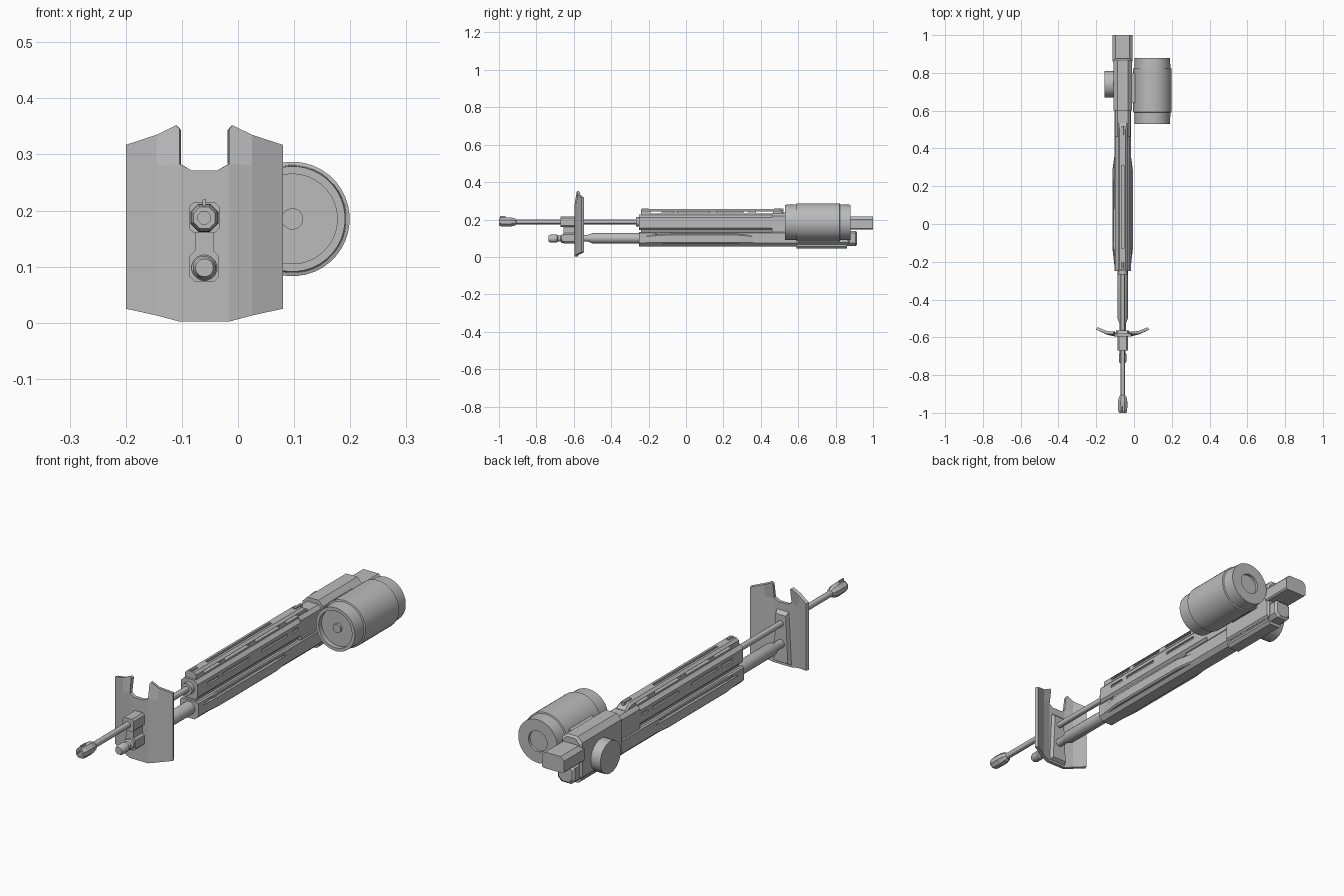
import bpy, bmesh, math

if "Cube" in bpy.data.objects:
    bpy.data.objects.remove(bpy.data.objects["Cube"], do_unlink=True)

CX = -0.06      # centre line of the gun
BZ = 0.187      # barrel height
GZ = 0.1        # lower tube height

mat = bpy.data.materials.new("plain_grey")
mat.use_nodes = True
GREY = (0.5, 0.5, 0.5, 1)
mat.diffuse_color = GREY
mat.node_tree.nodes["Principled BSDF"].inputs["Base Color"].default_value = GREY


def finish(name, bm):
    bmesh.ops.recalc_face_normals(bm, faces=bm.faces)
    me = bpy.data.meshes.new(name)
    bm.to_mesh(me)
    bm.free()
    me.materials.append(mat)
    ob = bpy.data.objects.new(name, me)
    bpy.context.collection.objects.link(ob)
    return ob


def loft(name, sections):
    """Bridge (y, [(x, z), ...]) sections along y and cap both ends."""
    bm = bmesh.new()
    rings = [[bm.verts.new((x, y, z)) for x, z in pts] for y, pts in sections]
    n = len(rings[0])
    for a, b in zip(rings, rings[1:]):
        for i in range(n):
            j = (i + 1) % n
            bm.faces.new((a[i], a[j], b[j], b[i]))
    bm.faces.new(rings[0])
    bm.faces.new(rings[-1][::-1])
    return finish(name, bm)


def tube(name, profile, x=CX, z=BZ, n=16):
    """Turned part along y from (y, radius) pairs."""
    def ring(r):
        return [(x + r * math.cos(math.tau * (i + .5) / n),
                 z + r * math.sin(math.tau * (i + .5) / n)) for i in range(n)]
    ob = loft(name, [(y, ring(r)) for y, r in profile])
    return ob


def octo(half, z0, z1, top, bottom=None, x=CX):
    """Box section with chamfered top and bottom corners."""
    b = top if bottom is None else bottom
    right = [(half - b, z0), (half, z0 + b), (half, z1 - top), (half - top, z1)]
    return [(x + u, z) for u, z in right] + [(x - u, z) for u, z in right[::-1]]


def bar(name, y0, y1, half, z0, z1, top=.004, bottom=None, x=CX, slope=0):
    """Chamfered bar; slope pulls in the rear end."""
    secs = [(y0, octo(half, z0, z1, top, bottom, x))]
    if slope:
        secs.append((y1 - slope, octo(half, z0, z1, top, bottom, x)))
        secs.append((y1, octo(half - slope, z0 + slope, z1 - slope, top, bottom, x)))
    else:
        secs.append((y1, octo(half, z0, z1, top, bottom, x)))
    return loft(name, secs)


def cut_boxes(ob, boxes):
    """Subtract (centre, size) boxes from a part."""
    bm = bmesh.new()
    for c, s in boxes:
        for v in bmesh.ops.create_cube(bm, size=1)["verts"]:
            v.co = [c[i] + v.co[i] * s[i] for i in range(3)]
    cutter = finish("slot_cutter", bm)
    cutter.hide_render = True
    mod = ob.modifiers.new("slots", 'BOOLEAN')
    mod.operation, mod.solver, mod.object = 'DIFFERENCE', 'EXACT', cutter
    bpy.context.view_layer.objects.active = ob
    bpy.ops.object.modifier_apply(modifier=mod.name)
    bpy.data.objects.remove(cutter, do_unlink=True)


# Barrel, muzzle and its small fin
tube("barrel", [(-.93, .013), (-.25, .013)], n=12)
tube("muzzle", [(-.97, .012), (-1, .012), (-1, .021), (-.985, .026),
                (-.94, .027), (-.915, .021), (-.905, .013)], n=8)
bar("muzzle_fin", -.995, -.965, .003, .205, .22, .001)
tube("barrel_collar", [(-.268, .026), (-.24, .026)])

# Shield bracket and lower nozzle
bar("upper_clamp", -.67, -.58, .027, .16, .215, .008)
bar("clamp_link", -.655, -.58, .017, .12, .165, .002)
bar("lower_clamp", -.655, -.58, .026, .073, .128, .009)
tube("nozzle", [(-.735, .016), (-.725, .021), (-.69, .021), (-.685, .016),
                (-.67, .016), (-.665, .023), (-.6, .023)], z=GZ - .002)

# Shield: bent centre panel and two wings, thickened
bm = bmesh.new()


def sv(u, y, z):
    return bm.verts.new((CX + u, y, z))


F, W, T = -.595, -.585, -.56     # front, bend and tip depths
bm.faces.new([sv(u, F, z) for u, z in
              ((-.044, .002), (.044, .002), (.044, .283), (.022, .271),
               (-.022, .271), (-.044, .283))])
for s in (1, -1):
    bm.faces.new([sv(s * .044, F, .002), sv(s * .085, W, .013),
                  sv(s * .085, W, .28), sv(s * .044, F, .283)])
    bm.faces.new([sv(s * .085, W, .013), sv(s * .14, T, .025),
                  sv(s * .14, T, .317), sv(s * .085, W + .003, .335),
                  sv(s * .085, W, .28)])
    bm.faces.new([sv(s * .044, F, .283), sv(s * .085, W, .28),
                  sv(s * .085, W + .003, .335), sv(s * .05, F + .012, .352),
                  sv(s * .044, F + .01, .345)])
bmesh.ops.remove_doubles(bm, verts=bm.verts, dist=.0005)
bmesh.ops.recalc_face_normals(bm, faces=bm.faces)
if sum(f.normal.y for f in bm.faces) > 0:
    bmesh.ops.reverse_faces(bm, faces=bm.faces)
me_shield = bpy.data.meshes.new("shield")
bm.to_mesh(me_shield)
bm.free()
me_shield.materials.append(mat)
shield = bpy.data.objects.new("shield", me_shield)
bpy.context.collection.objects.link(shield)
sol = shield.modifiers.new("thickness", 'SOLIDIFY')
sol.thickness, sol.offset = .015, -1
loft("shield_back_rib", [
    (-.582, [(CX - .042, .01), (CX + .042, .01), (CX + .03, .24), (CX - .03, .24)]),
    (-.565, [(CX - .034, .02), (CX + .034, .02), (CX + .024, .225), (CX - .024, .225)])])

# Lower tube and long lower body
tube("lower_tube", [(-.57, .018), (-.525, .018), (-.5, .028), (-.24, .028)], z=GZ)
bar("lower_body", -.25, .86, .044, .056, .134, .006, .018)
loft("lower_side_flare", [(-.22, octo(.044, .07, .115, .006)),
                          (-.12, octo(.055, .07, .122, .006)),
                          (.28, octo(.055, .07, .122, .006)),
                          (.36, octo(.044, .07, .115, .006))])
for s in (1, -1):
    loft("lower_side_ridge", [(-.17, octo(.002, .119, .123, .001, x=CX + s * .044)),
                              (-.13, octo(.006, .115, .131, .002, x=CX + s * .044)),
                              (.33, octo(.004, .119, .129, .001, x=CX + s * .044))])
bar("guard_core", -.24, .6, .028, .12, .16, .002)

# Upper handguard with sunk side slots
guard = bar("handguard", -.25, .473, .04, .144, .226, .016, .01)
slots = [(-.14, .075), (.015, .18), (.28, .18), (.425, .04)]
cut_boxes(guard, [((CX + s * .04, y, .19), (.016, length, .012))
                  for y, length in slots for s in (1, -1)])

# Slotted top rail with sloped rear
rail = loft("top_rail", [(-.24, octo(.026, .22, .255, .01, .001)),
                         (.5, octo(.026, .22, .255, .01, .001)),
                         (.535, octo(.026, .22, .234, .005, .001))])
cut_boxes(rail, [((CX, y, .238), (.1, length, .012))
                 for y, length in ((-.13, .12), (.04, .17), (.25, .17), (.42, .09))]
          + [((CX, .09, .25), (.012, .44, .024))])
bar("front_sight", -.235, -.2, .006, .25, .26, .002)
bar("rear_sight", .47, .52, .007, .245, .26, .002)

# Neck, receiver and rear blocks
bar("neck", .46, .61, .041, .13, .232, .014, .004)
bar("receiver", .6, .875, .049, .07, .25, .022, .008, slope=.008)
bar("rear_upper_block", .86, 1, .053, .146, .216, .016, .006)
bar("rear_lower_block", .84, .915, .04, .058, .138, .01, .016, slope=.008)
bar("under_plate", .59, .86, .036, .045, .09, .004, .012)

# Round side knob
bm = bmesh.new()
bmesh.ops.create_cone(bm, cap_ends=True, segments=24, radius1=.07, radius2=.07, depth=.06)
knob = finish("side_knob", bm)
knob.rotation_euler.y = math.pi / 2
knob.location = (-.125, .74, .13)

# Drum with stepped ends and recessed faces
tube("drum", [(.54, .019), (.55, .019), (.55, .08), (.53, .08), (.53, .094),
              (.59, .096), (.592, .102), (.822, .102), (.824, .096), (.88, .094),
              (.88, .045), (.868, .045)],
     x=.097, z=.185, n=40)
bar("drum_mount", .64, .8, .025, .14, .23, .004, x=-.005)

# Smooth shading on turned parts only
for ob in bpy.context.scene.objects:
    ob.select_set(ob.name in {"barrel", "nozzle", "lower_tube", "drum", "barrel_collar", "side_knob"})
bpy.context.view_layer.objects.active = bpy.data.objects["drum"]
bpy.ops.object.shade_smooth_by_angle(angle=math.radians(30))
